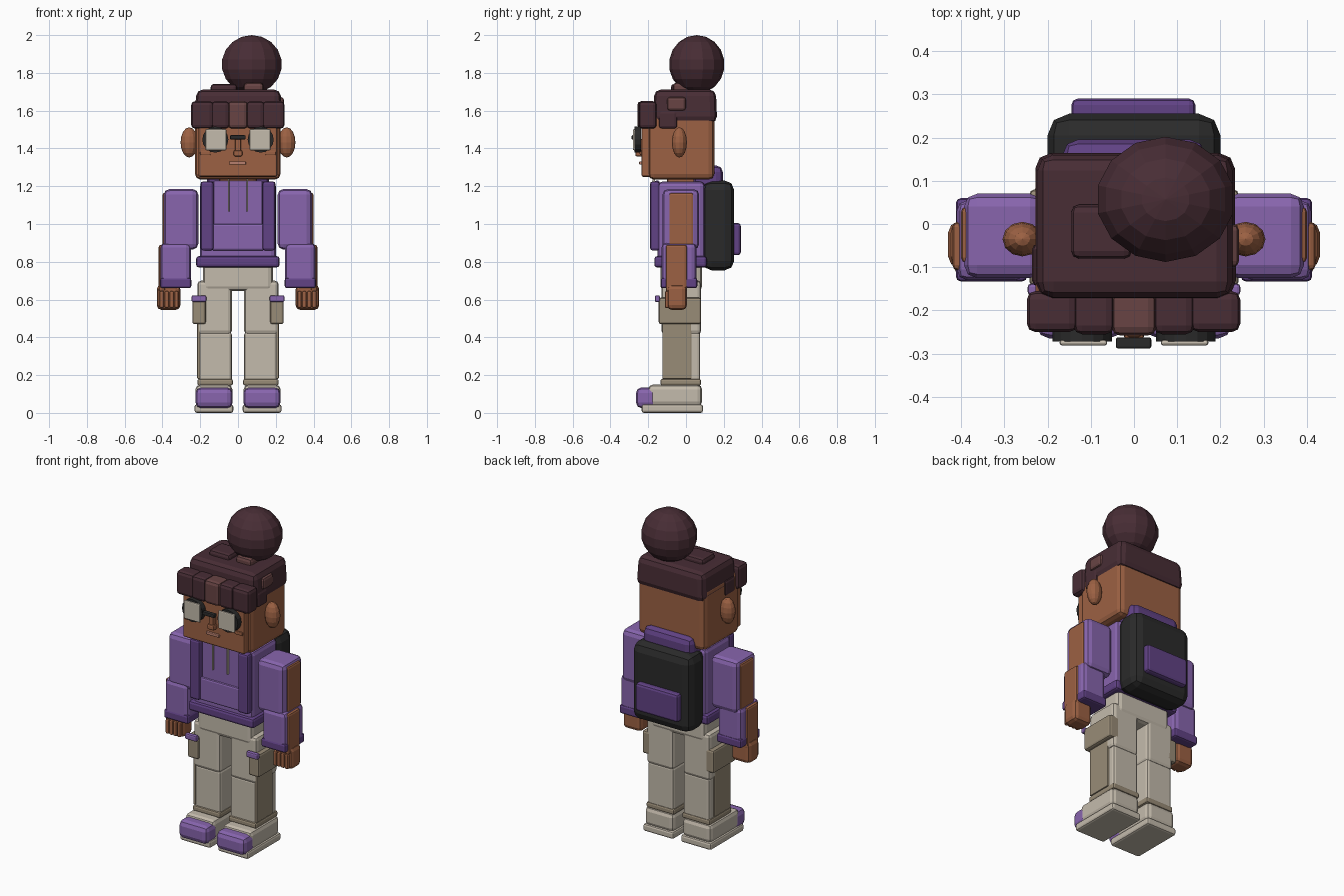
import bpy, bmesh, math


def material(name, r, g, b):
    m = bpy.data.materials.new(name)
    m.diffuse_color = [(c / 255 / 12.92 if c < 11 else ((c / 255 + 0.055) / 1.055) ** 2.4)
                       for c in (r, g, b)] + [1]
    return m


PURPLE = material("purple", 136, 101, 174)
VIOLET = material("dark violet", 97, 66, 133)
SKIN = material("skin brown", 156, 97, 67)
HAIR = material("dark hair", 72, 45, 53)
STREAK = material("hair streak", 104, 68, 68)
CREAM = material("cream", 196, 187, 172)
TAN = material("tan", 153, 140, 119)
BLACK = material("black", 42, 42, 42)
LIP = material("lip", 184, 128, 110)


def finish(name, bm, mat):
    me = bpy.data.meshes.new(name)
    bmesh.ops.recalc_face_normals(bm, faces=bm.faces)
    bm.to_mesh(me)
    bm.free()
    me.materials.append(mat)
    ob = bpy.data.objects.new(name, me)
    bpy.context.collection.objects.link(ob)
    return ob


def box(name, x, y, z, mat, bevel=0.02, segments=2, top=1.0):
    """Bevelled box from (min, max) ranges; top narrows the upper face."""
    bm = bmesh.new()
    bmesh.ops.create_cube(bm, size=1)
    for v in bm.verts:
        k = top if v.co.z > 0 else 1
        v.co = [sum(r) / 2 + c * (r[1] - r[0]) * f
                for r, c, f in zip((x, y, z), v.co, (k, k, 1))]
    b = min([bevel] + [abs(r[1] - r[0]) * 0.45 for r in (x, y, z)])
    bmesh.ops.bevel(bm, geom=bm.edges[:], offset=b, segments=segments,
                    profile=0.5, affect='EDGES')
    return finish(name, bm, mat)


def pair(name, x, y, z, mat, **kw):
    """Left and right copies of a box given on the +x side."""
    box("right_" + name, x, y, z, mat, **kw)
    box("left_" + name, (-x[1], -x[0]), y, z, mat, **kw)


def ball(name, centre, radii, mat, u=14, v=9):
    bm = bmesh.new()
    bmesh.ops.create_uvsphere(bm, u_segments=u, v_segments=v, radius=1)
    for p in bm.verts:
        p.co = [c + r * q for c, r, q in zip(centre, radii, p.co)]
    return finish(name, bm, mat)


# Shoes
pair("sole", (0.025, 0.23), (-0.235, 0.09), (0, 0.045), CREAM, bevel=0.012)
pair("shoe_upper", (0.03, 0.225), (-0.2, 0.085), (0.035, 0.15), CREAM, bevel=0.025)
pair("toe_cap", (0.028, 0.225), (-0.265, -0.15), (0.025, 0.135), PURPLE, bevel=0.03)

# Trousers
pair("trouser_cuff", (0.027, 0.215), (-0.135, 0.08), (0.145, 0.18), TAN, bevel=0.01)
pair("lower_leg", (0.033, 0.208), (-0.125, 0.075), (0.16, 0.43), CREAM, bevel=0.015)
pair("upper_leg", (0.033, 0.215), (-0.13, 0.08), (0.415, 0.7), CREAM, bevel=0.02)
pair("leg_panel", (0.2, 0.216), (-0.125, 0.03), (0.18, 0.48), TAN, bevel=0.005)
box("hips", (-0.185, 0.185), (-0.135, 0.085), (0.645, 0.82), CREAM, bevel=0.025)
pair("cargo_pocket", (0.17, 0.242), (-0.145, 0.08), (0.47, 0.61), TAN, bevel=0.012)
pair("pocket_flap", (0.168, 0.246), (-0.165, -0.138), (0.587, 0.622), PURPLE, bevel=0.008)

# Hoodie
box("torso", (-0.2, 0.2), (-0.15, 0.1), (0.79, 1.225), PURPLE, bevel=0.025)
box("hoodie_hem", (-0.222, 0.22), (-0.168, 0.11), (0.77, 0.83), VIOLET, bevel=0.015)
box("chest_panel", (-0.13, 0.13), (-0.165, -0.14), (0.99, 1.23), PURPLE, bevel=0.008)
box("front_pocket", (-0.14, 0.14), (-0.175, -0.14), (0.86, 1.0), PURPLE, bevel=0.01)
box("hood", (-0.165, 0.165), (0.04, 0.195), (1.18, 1.31), VIOLET, bevel=0.035)
pair("drawstring", (0.046, 0.054), (-0.178, -0.163), (1.065, 1.24), CREAM, bevel=0.002)
pair("shoulder_strap", (0.13, 0.198), (-0.19, -0.14), (0.86, 1.225), VIOLET, bevel=0.012)

# Arms
pair("upper_arm", (0.21, 0.393), (-0.125, 0.07), (0.865, 1.185), PURPLE, bevel=0.03)
pair("upper_arm_panel", (0.37, 0.4), (-0.09, 0.04), (0.88, 1.165), SKIN, bevel=0.012)
pair("forearm", (0.25, 0.41), (-0.13, 0.055), (0.68, 0.9), PURPLE, bevel=0.025)
pair("forearm_panel", (0.385, 0.42), (-0.107, 0.005), (0.64, 0.89), SKIN, bevel=0.012)
pair("sleeve_cuff", (0.247, 0.412), (-0.133, 0.06), (0.66, 0.715), VIOLET, bevel=0.012)
pair("hand", (0.305, 0.43), (-0.1, 0.005), (0.545, 0.68), SKIN, bevel=0.025)
for i in range(4):
    x = 0.314 + i * 0.026
    pair("finger_%d" % (i + 1), (x, x + 0.023), (-0.112, -0.07), (0.555, 0.645),
         SKIN, bevel=0.008)

# Backpack
box("backpack", (-0.2, 0.2), (0.085, 0.255), (0.755, 1.23), BLACK, bevel=0.05)
box("backpack_pocket", (-0.145, 0.142), (0.235, 0.29), (0.835, 1.005), VIOLET, bevel=0.015)

# Head and face
box("neck", (-0.1, 0.1), (-0.1, 0.06), (1.18, 1.27), SKIN)
box("head", (-0.228, 0.225), (-0.2, 0.15), (1.235, 1.62), SKIN, bevel=0.03)
box("face_plate", (-0.21, 0.208), (-0.236, -0.18), (1.25, 1.56), SKIN, bevel=0.01)
for side, s in (("left", -1), ("right", 1)):
    ball(side + "_ear", (s * 0.258, -0.035, 1.432), (0.046, 0.04, 0.08), SKIN, 12, 8)
box("nose", (-0.016, 0.016), (-0.262, -0.22), (1.38, 1.45), SKIN, bevel=0.006)
box("nose_tip", (-0.023, 0.023), (-0.268, -0.22), (1.358, 1.39), SKIN, bevel=0.008)
pair("cheek", (0.145, 0.2), (-0.245, -0.225), (1.365, 1.385), SKIN, bevel=0.005)
box("lips", (-0.045, 0.042), (-0.248, -0.23), (1.314, 1.331), LIP, bevel=0.004)

# Glasses: round frames, square lenses and a bridge
for side, s in (("left", -1), ("right", 1)):
    bm = bmesh.new()
    bmesh.ops.create_cone(bm, cap_ends=True, segments=16, radius1=0.069,
                          radius2=0.069, depth=0.035)
    for p in bm.verts:
        p.co = (s * 0.12 + p.co.x, -0.2545 + p.co.z, 1.447 + p.co.y)
    finish(side + "_glasses_frame", bm, BLACK)
pair("lens", (0.062, 0.172), (-0.281, -0.268), (1.39, 1.502), CREAM, bevel=0.012)
box("glasses_bridge", (-0.042, 0.04), (-0.288, -0.262), (1.448, 1.47), BLACK, bevel=0.005)

# Hair
box("hair_cap", (-0.23, 0.235), (-0.175, 0.165), (1.535, 1.712), HAIR, bevel=0.035, top=0.96)
pair("side_hair", (0.19, 0.236), (-0.145, -0.045), (1.505, 1.6), HAIR, bevel=0.015)
box("side_streak", (0.2, 0.243), (-0.1, 0.0), (1.6, 1.672), STREAK, bevel=0.015)
fringe = [(-0.248, -0.13, -0.25), (-0.14, -0.045, -0.255), (-0.052, 0.052, -0.258),
          (0.045, 0.14, -0.255), (0.13, 0.246, -0.25)]
for i, (x0, x1, y) in enumerate(fringe):
    box("fringe_%d" % (i + 1), (x0, x1), (y, -0.155), (1.505, 1.65),
        STREAK if i == 2 else HAIR, bevel=0.02)
box("crown_tuft", (-0.145, -0.005), (-0.08, 0.045), (1.69, 1.742), HAIR, bevel=0.018)
box("crown_streak", (0.03, 0.135), (-0.07, 0.03), (1.69, 1.748), STREAK, bevel=0.018)
ball("hair_bun", (0.073, 0.057, 1.845), (0.163, 0.147, 0.155), HAIR, 14, 9)
